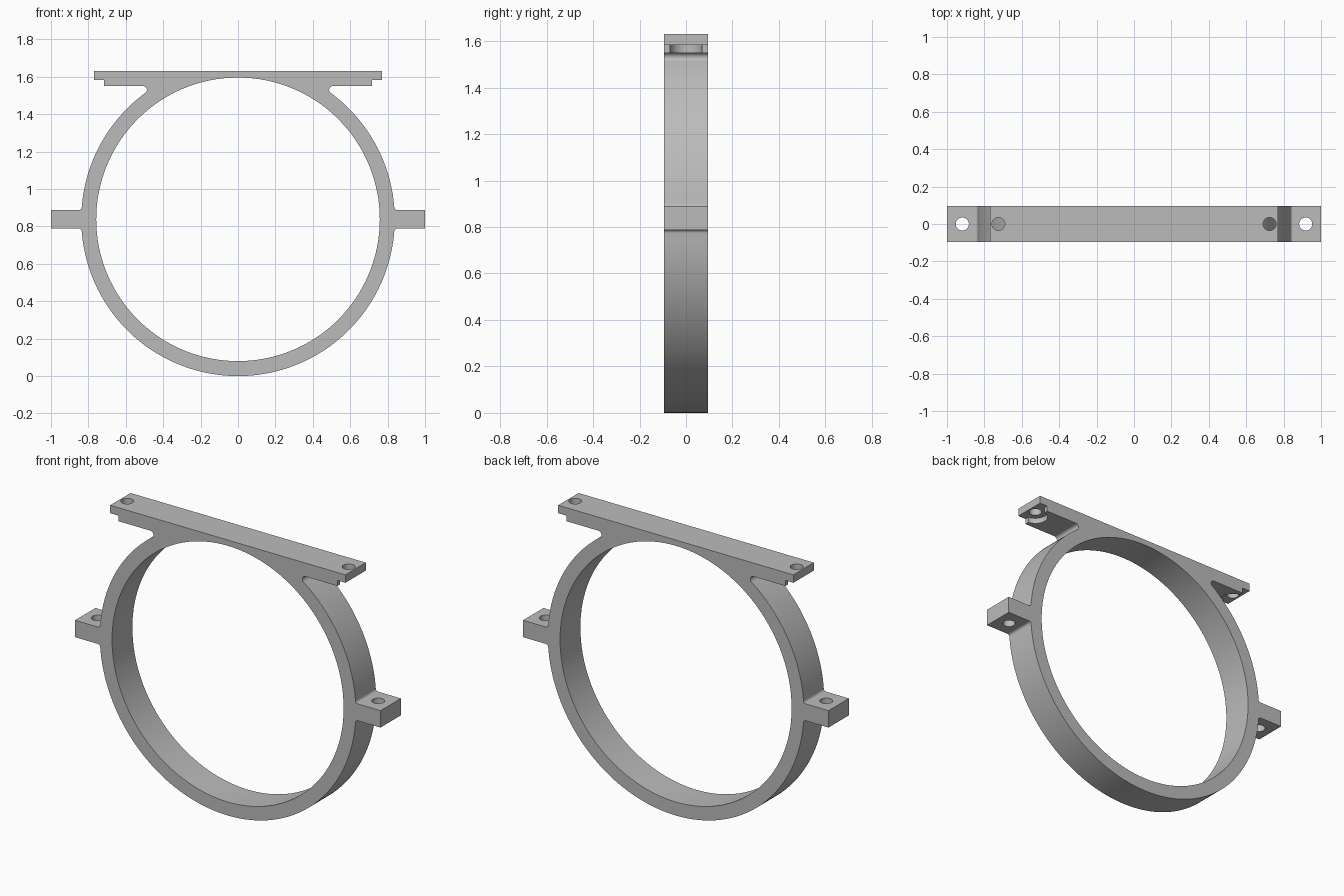
import bpy, bmesh
from math import sin, cos, asin, atan2, sqrt, pi

# Main dimensions
CZ, R_OUT, R_IN = 0.838, 0.838, 0.758
HALF_DEPTH = 0.095
TOP, STEP, UNDER = 1.63, 1.583, 1.55
LUG_HALF = 0.05
PLATE_FILLET, LUG_FILLET = 0.02, 0.015
HOLE_R = 0.035

cube = bpy.data.objects.get("Cube")
if cube:
    bpy.data.objects.remove(cube, do_unlink=True)

grey = bpy.data.materials.new("plain grey")
grey.use_nodes = True
grey.diffuse_color = (0.5, 0.5, 0.5, 1)
grey.node_tree.nodes["Principled BSDF"].inputs["Base Color"].default_value = (0.5, 0.5, 0.5, 1)


def arc(cx, cz, r, a0, a1, n):
    return [(cx + r * cos(a0 + (a1 - a0) * i / n), cz + r * sin(a0 + (a1 - a0) * i / n))
            for i in range(n + 1)]


def half_outline():
    # Stepped mounting plate
    pts = [(0.77, TOP), (0.77, STEP), (0.717, STEP), (0.717, UNDER)]
    # Fillet from the plate underside into the ring
    dz = UNDER - PLATE_FILLET - CZ
    dx = sqrt((R_OUT + PLATE_FILLET) ** 2 - dz ** 2)
    upper = atan2(dz, dx)
    pts += arc(dx, CZ + dz, PLATE_FILLET, pi / 2, pi + upper, 12)
    # Ring side, then the side lug between two fillets
    h = LUG_HALF + LUG_FILLET
    side = asin(h / (R_OUT + LUG_FILLET))
    lx = (R_OUT + LUG_FILLET) * cos(side)
    pts += arc(0, CZ, R_OUT, upper, side, 32)[1:-1]
    pts += arc(lx, CZ + h, LUG_FILLET, pi + side, 1.5 * pi, 8)
    pts += [(1, CZ + LUG_HALF), (1, CZ - LUG_HALF)]
    pts += arc(lx, CZ - h, LUG_FILLET, pi / 2, pi - side, 8)
    # Lower ring
    pts += arc(0, CZ, R_OUT, -side, -pi / 2, 48)[1:-1]
    return pts


def add_loop(bm, pts):
    verts = [bm.verts.new((x, -HALF_DEPTH, z)) for x, z in pts]
    for a, b in zip(verts, verts[1:] + verts[:1]):
        bm.edges.new((a, b))


# Bracket body: outline with a round opening, extruded through its depth
right = half_outline()
outer = right + [(0, CZ - R_OUT)] + [(-x, z) for x, z in reversed(right)]
bm = bmesh.new()
add_loop(bm, outer)
add_loop(bm, arc(0, CZ, R_IN, 0, 2 * pi, 128)[:-1])
bmesh.ops.triangle_fill(bm, edges=bm.edges[:], use_beauty=True)
res = bmesh.ops.extrude_face_region(bm, geom=bm.faces[:], use_keep_orig=True)
moved = [g for g in res["geom"] if isinstance(g, bmesh.types.BMVert)]
bmesh.ops.translate(bm, verts=moved, vec=(0, 2 * HALF_DEPTH, 0))
bmesh.ops.recalc_face_normals(bm, faces=bm.faces[:])
mesh = bpy.data.meshes.new("ring_bracket")
bm.to_mesh(mesh)
bm.free()
mesh.materials.append(grey)
bracket = bpy.data.objects.new("ring_bracket", mesh)
bpy.context.collection.objects.link(bracket)


def drill(x, r, z0, z1):
    bpy.ops.mesh.primitive_cylinder_add(vertices=48, radius=r, depth=z1 - z0,
                                        location=(x, 0, (z0 + z1) / 2))
    cutter = bpy.context.object
    cutter.hide_render = True
    cutter.data.materials.append(grey)
    bpy.ops.object.select_all(action="DESELECT")
    bracket.select_set(True)
    bpy.context.view_layer.objects.active = bracket
    mod = bracket.modifiers.new("hole", "BOOLEAN")
    mod.operation, mod.solver, mod.object = "DIFFERENCE", "EXACT", cutter
    bpy.ops.object.modifier_apply(modifier=mod.name)
    bpy.data.objects.remove(cutter, do_unlink=True)


# Bolt holes in plate and lugs, with a round relief under each plate end
for s in (-1, 1):
    drill(s * 0.725, 0.07, UNDER - 0.05, STEP)
    drill(s * 0.725, HOLE_R, UNDER - 0.05, TOP + 0.05)
    drill(s * 0.918, HOLE_R, CZ - 0.1, CZ + 0.1)

bpy.ops.object.shade_smooth_by_angle(angle=pi / 6)
